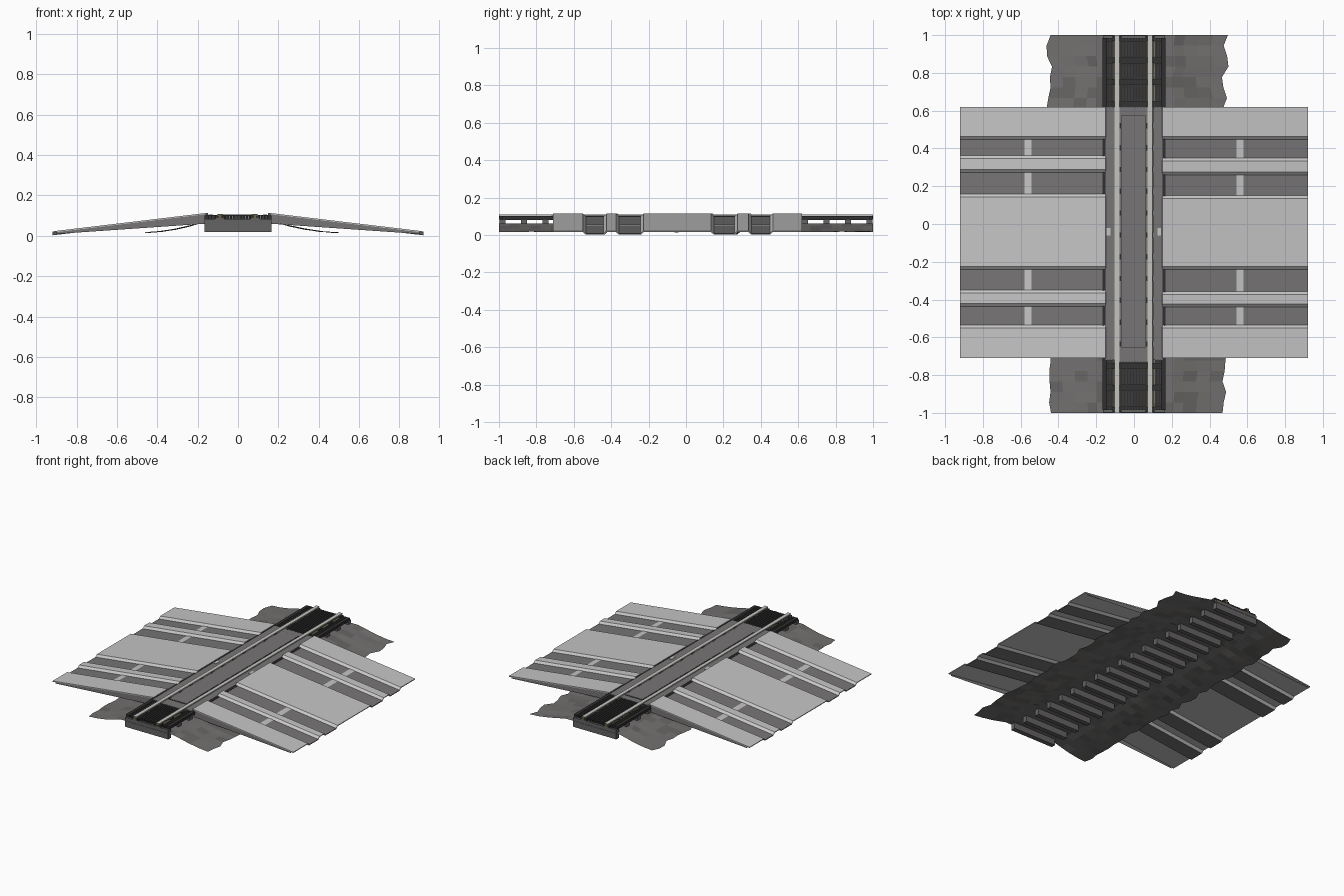
import bpy, bmesh, random

if "Cube" in bpy.data.objects:
    bpy.data.objects.remove(bpy.data.objects["Cube"])
random.seed(4)

def material(name, rgb):
    m = bpy.data.materials.new(name)
    m.diffuse_color = (*rgb, 1)
    m.use_nodes = True
    m.node_tree.nodes["Principled BSDF"].inputs["Base Color"].default_value = m.diffuse_color
    return m

SNOW = material("pale_snow", (0.56, 0.56, 0.56))
ROAD = material("asphalt_grey", (0.185, 0.178, 0.178))
GRAVEL = material("gravel_grey", (0.17, 0.163, 0.16))
GRAVEL2 = material("gravel_dark", (0.135, 0.13, 0.127))
TIMBER = material("black_timber", (0.03, 0.03, 0.03))
SLEEPER = material("sleeper_grey", (0.13, 0.125, 0.125))
STEEL = material("rail_steel", (0.55, 0.55, 0.53))
RUST = material("rail_rust", (0.16, 0.13, 0.07))

def make_object(name, bm, mats):
    me = bpy.data.meshes.new(name)
    bm.to_mesh(me)
    bm.free()
    for m in mats:
        me.materials.append(m)
    ob = bpy.data.objects.new(name, me)
    bpy.context.collection.objects.link(ob)
    return ob

def add_box(bm, x0, x1, y0, y1, z0, z1, mi=0):
    r = bmesh.ops.create_cube(bm, size=1)
    for v in r["verts"]:
        v.co = (x1 if v.co.x > 0 else x0, y1 if v.co.y > 0 else y0, z1 if v.co.z > 0 else z0)
    for f in {f for v in r["verts"] for f in v.link_faces}:
        f.material_index = mi

def boxes(name, items, mat):
    bm = bmesh.new()
    for b in items:
        add_box(bm, *b)
    return make_object(name, bm, [mat])

# Gravel bed: curved sheet with ragged long edges
bm = bmesh.new()
ts = [-1, -0.85, -0.7, -0.55, -0.44, -0.2, 0, 0.2, 0.44, 0.55, 0.7, 0.85, 1]
NY = 36
grid = []
for j in range(NY + 1):
    y = -1 + 2 * j / NY
    left, right = 0.448 + random.uniform(-0.016, 0.016), 0.483 + random.uniform(-0.018, 0.018)
    row = []
    for t in ts:
        a = abs(t)
        u = max(0, (a - 0.44) / 0.56)
        z = 0.06 - 0.044 * (1 - (1 - u) ** 1.6)
        if a > 0.44:
            z += random.uniform(-0.002, 0.002)
        row.append(bm.verts.new((t * (right if t > 0 else left), y, z)))
    grid.append(row)
for j in range(NY):
    for i in range(len(ts) - 1):
        f = bm.faces.new((grid[j][i], grid[j][i + 1], grid[j + 1][i + 1], grid[j + 1][i]))
        f.material_index = int(random.random() < 0.3)
make_object("gravel_bed", bm, [GRAVEL, GRAVEL2])

# Sleepers, and the rail chairs on them
ys = [-0.982 + 1.964 * i / 17 for i in range(18)]
boxes("sleepers", [(-0.165, 0.165, y - 0.016, y + 0.016, 0.018, 0.083) for y in ys], SLEEPER)
boxes("rail_chairs", [(x - 0.024, x + 0.024, y - 0.014, y + 0.014, 0.083, 0.1)
                      for y in ys for x in (-0.09, 0.085)], TIMBER)

# Long timber bars running along the track
bar_x = [-0.066 + 0.0158 * i for i in range(9)]
bar_x += [s * x for s in (-1, 1) for x in (0.120, 0.1345, 0.149, 0.16)]
boxes("track_bars", [(x - 0.0057, x + 0.0057, -0.985, 0.985, 0.081, 0.1) for x in bar_x], TIMBER)

# Rails: extruded I-profile with bright head
bm = bmesh.new()
half = [(0.018, 0.083), (0.018, 0.087), (0.005, 0.09), (0.005, 0.099), (0.0125, 0.101), (0.0125, 0.109)]
prof = half + [(-x, z) for x, z in reversed(half)]
for cx in (-0.09, 0.085):
    a = [bm.verts.new((cx + x, -1, z)) for x, z in prof]
    b = [bm.verts.new((cx + x, 1, z)) for x, z in prof]
    n = len(prof)
    for i in range(n):
        bm.faces.new((a[i], b[i], b[(i + 1) % n], a[(i + 1) % n]))
    bm.faces.new(a)
    bm.faces.new(b[::-1])
bmesh.ops.recalc_face_normals(bm, faces=bm.faces)
for f in bm.faces:
    f.material_index = 0 if f.calc_center_median().z > 0.1045 else 1
make_object("rails", bm, [STEEL, RUST])

# Crossing deck between and beside the rails
boxes("deck_side_panels", [(-0.152, -0.104, -0.72, 0.62, 0.082, 0.104),
                           (0.1, 0.152, -0.72, 0.62, 0.082, 0.104)], ROAD)
boxes("deck_base", [(-0.077, 0.072, -0.73, 0.62, 0.082, 0.1015)], ROAD)
boxes("deck_seam", [(-0.069, 0.064, -0.655, 0.575, 0.1, 0.103)], TIMBER)
boxes("deck_centre_panel", [(-0.066, 0.061, -0.651, 0.571, 0.1, 0.105)], ROAD)
boxes("deck_clips", [(x - 0.006, x + 0.006, y - 0.014, y + 0.014, 0.1, 0.1045)
                     for y in ys if -0.7 < y < 0.6 for x in (-0.072, 0.067)], TIMBER)
boxes("deck_snow_spots", [(-0.145, -0.125, -0.06, -0.02, 0.1035, 0.106),
                          (0.124, 0.143, -0.06, -0.02, 0.1035, 0.106)], SNOW)

# Road ramps: cross-section with raised snow between wheel ruts, sloped down
def road_z(x):
    return 0.1 - 0.092 * (abs(x) - 0.15) / 0.77

LIFT, BEV = 0.014, 0.016
for side, name, bands in (
        (-1, "left", [(-0.71, -0.535), (-0.437, -0.35), (-0.242, 0.16), (0.272, 0.362), (0.448, 0.62)]),
        (1, "right", [(-0.71, -0.535), (-0.44, -0.358), (-0.242, 0.15), (0.26, 0.35), (0.448, 0.62)])):
    pts = []
    for i, (y0, y1) in enumerate(bands):
        pts += [(y0, LIFT)] if i == 0 else [(y0, 0), (y0 + BEV, LIFT)]
        pts += [(y1, LIFT)] if i == len(bands) - 1 else [(y1 - BEV, LIFT), (y1, 0)]
    bm = bmesh.new()
    xs = [side * x for x in (0.15, 0.53, 0.92)]
    cols = [[bm.verts.new((x, y, road_z(x) + h)) for y, h in pts] for x in xs]
    for c0, c1 in zip(cols, cols[1:]):
        for k in range(len(pts) - 1):
            q = (c0[k], c1[k], c1[k + 1], c0[k + 1])
            f = bm.faces.new(q if side > 0 else q[::-1])
            f.material_index = 0 if max(pts[k][1], pts[k + 1][1]) > 0 else 1
    ob = make_object(name + "_road_ramp", bm, [SNOW, ROAD])
    mod = ob.modifiers.new("thickness", "SOLIDIFY")
    mod.thickness, mod.offset = 0.006, -1

    # Side skirts under the ramp edges
    bm = bmesh.new()
    for y in (-0.708, 0.618):
        bm.faces.new([bm.verts.new((side * x, y, z)) for x, z in
                      ((0.16, 0.06), (0.16, 0.108), (0.9, 0.02), (0.9, 0.009))])
    make_object(name + "_ramp_skirt", bm, [ROAD])

    # Pale marking strip crossing the ruts
    bm = bmesh.new()
    for (_, ya), (yb, _) in zip(bands, bands[1:]):
        vs = [bm.verts.new((side * x, y, road_z(x) + 0.0015))
              for x, y in ((0.543, ya), (0.58, ya), (0.58, yb), (0.543, yb))]
        bm.faces.new(vs if side > 0 else vs[::-1])
    make_object(name + "_marking_strip", bm, [SNOW])
